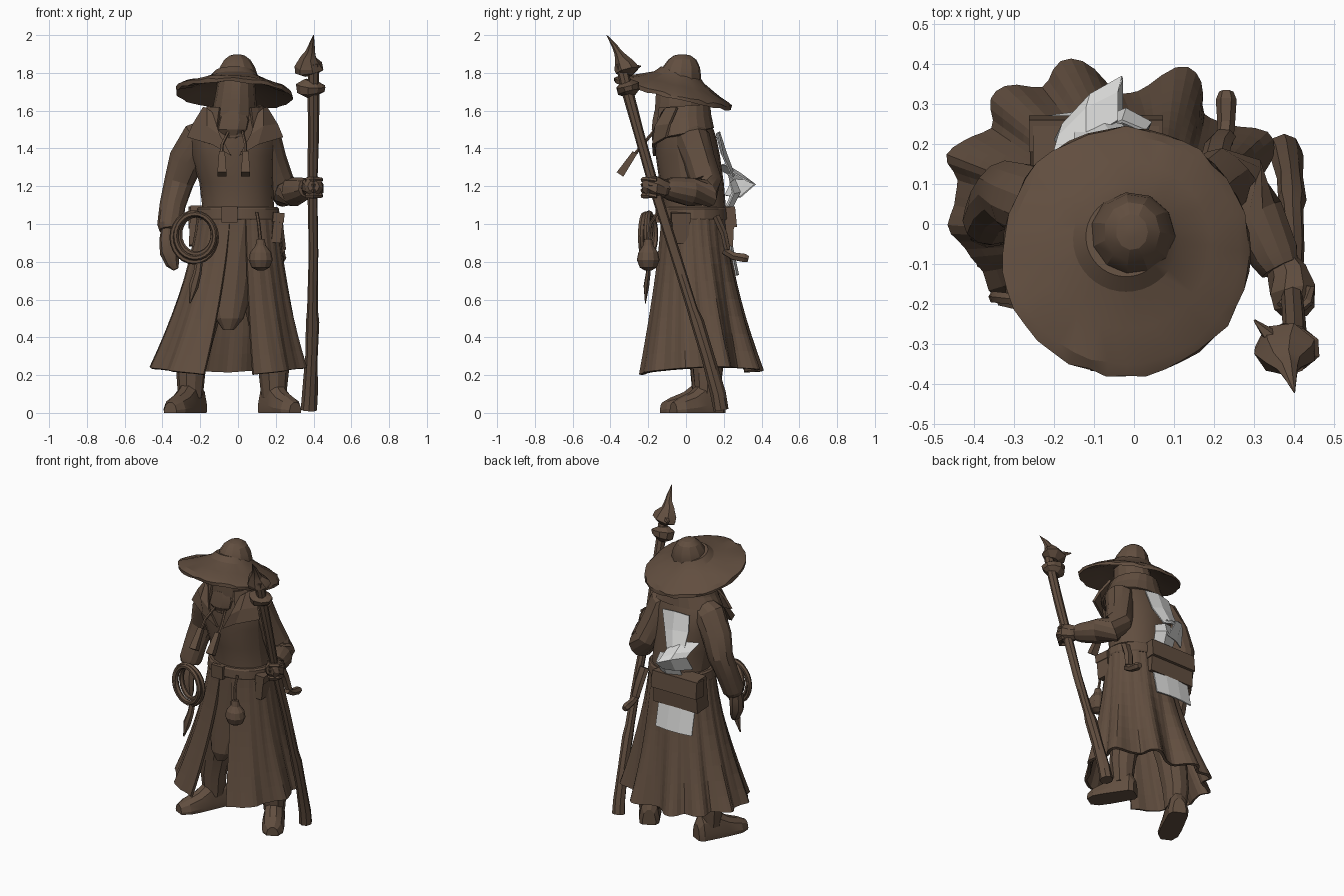
import bpy, bmesh, math, random
from mathutils import Vector, Matrix

random.seed(4)
TAU = math.tau


def material(name, rgb):
    m = bpy.data.materials.new(name)
    m.diffuse_color = (*rgb, 1)
    return m


BROWN = material("brown_cloth", (0.12, 0.076, 0.05))
WHITE = material("pale_paper", (0.68, 0.68, 0.67))


def make(name, bm, mat=BROWN, thick=0, smooth=True):
    bmesh.ops.recalc_face_normals(bm, faces=bm.faces)
    me = bpy.data.meshes.new(name)
    bm.to_mesh(me)
    bm.free()
    me.materials.append(mat)
    ob = bpy.data.objects.new(name, me)
    bpy.context.collection.objects.link(ob)
    if thick:
        ob.modifiers.new("thickness", "SOLIDIFY").thickness = thick
    if smooth:
        bpy.ops.object.select_all(action="DESELECT")
        ob.select_set(True)
        bpy.context.view_layer.objects.active = ob
        bpy.ops.object.shade_smooth_by_angle(angle=math.radians(20))
    return ob


def skin(bm, rings, closed=True, caps=True):
    """Bridge rows of points into a surface."""
    rows = [[bm.verts.new(p) for p in r] for r in rings]
    n = len(rows[0])
    for a, b in zip(rows, rows[1:]):
        for i in range(n if closed else n - 1):
            j = (i + 1) % n
            bm.faces.new((a[i], a[j], b[j], b[i]))
    if caps and closed:
        bm.faces.new(rows[0])
        bm.faces.new(rows[-1])


def loft(name, sections, n=16, mat=BROWN):
    """Sections: z, cx, cy, rx, ry."""
    bm = bmesh.new()
    skin(bm, [[(cx + rx * math.cos(TAU * i / n), cy + ry * math.sin(TAU * i / n), z)
               for i in range(n)] for z, cx, cy, rx, ry in sections])
    return make(name, bm, mat)


def tube(name, pts, n=8, rough=0.0, flat=1.0):
    """Points: x, y, z, radius; the section is square to the path."""
    P = [Vector(p[:3]) for p in pts]
    rings = []
    for k, p in enumerate(P):
        t = (P[min(k + 1, len(P) - 1)] - P[max(k - 1, 0)]).normalized()
        u = t.cross(Vector((0, 1, 0.3))).normalized()
        v = t.cross(u)
        rings.append([])
        for i in range(n):
            r = pts[k][3] * (1 + random.uniform(-rough, rough))
            a = TAU * i / n
            rings[-1].append(p + u * r * math.cos(a) + v * r * flat * math.sin(a))
    bm = bmesh.new()
    skin(bm, rings)
    return make(name, bm)


def box(name, loc, size, rot=(0, 0, 0), mat=BROWN, taper=1.0):
    bm = bmesh.new()
    bmesh.ops.create_cube(bm, size=1)
    for v in bm.verts:
        if v.co.z > 0:
            v.co.x *= taper
            v.co.y *= taper
        v.co = Vector(a * b for a, b in zip(v.co, size))
    ob = make(name, bm, mat, smooth=False)
    ob.location, ob.rotation_euler = loc, rot
    return ob


def sheet(name, rows, mat=BROWN, thick=0.008):
    bm = bmesh.new()
    skin(bm, rows, closed=False)
    return make(name, bm, mat, thick, smooth=False)


# Hat: wide tilted brim with a ragged edge, then a round crown
def brim_row(r, z, n=40, jag=0.0):
    row = []
    for i in range(n):
        a = TAU * i / n
        q = r * (1 + random.uniform(-jag, jag))
        f = (r - 0.12) / 0.19
        x, y = -0.02 + q * math.cos(a), -0.035 - 0.035 * f + q * math.sin(a)
        row.append((x, y, z - 0.24 * (y + 0.03) - 0.05 * f * x + random.uniform(-jag, jag) * .35))
    return row


bm = bmesh.new()
skin(bm, [brim_row(0.1, 1.81), brim_row(0.132, 1.775), brim_row(0.21, 1.735, jag=.008),
          brim_row(0.285, 1.705, jag=0.014), brim_row(0.31, 1.688, jag=0.02),
          brim_row(0.308, 1.668, jag=0.014), brim_row(0.2, 1.705), brim_row(0.1, 1.74)])
make("hat_brim", bm)
loft("hat_crown", [(1.74, -0.005, -0.03, .11, .11), (1.79, -0.005, -0.03, .108, .11),
                   (1.83, -0.005, -0.025, .095, .1), (1.87, -0.005, -0.02, .07, .075),
                   (1.892, -0.005, -0.02, .04, .045), (1.898, -0.005, -0.02, .015, .015)], 11)

# Wrapped head and neck, torso
loft("wrapped_head", [(1.46, -0.02, -0.05, .1, .12), (1.52, -0.02, -0.05, .1, .12),
                      (1.58, -0.02, -0.035, .12, .135), (1.65, -0.015, -0.03, .112, .135),
                      (1.74, -0.01, -0.04, .1, .12), (1.79, -0.01, -0.04, .09, .1)], 14)
loft("scarf_fold", [(1.45, -0.03, -0.11, .05, .05), (1.5, -0.03, -0.115, .09, .07),
                    (1.55, -0.02, -0.11, .09, .07), (1.6, -0.02, -0.1, .07, .07)], 10)
loft("coat_torso", [(1.0, 0, .045, .2, .17), (1.1, 0, .045, .19, .165),
                    (1.22, -.01, .03, .195, .17), (1.36, -.03, .01, .22, .17),
                    (1.46, -.03, 0, .23, .16), (1.53, -.02, -.01, .195, .145),
                    (1.62, -.015, -.02, .12, .125)], 20)


# Standing collar open at the front, with pointed lapels
def arc(cx, cy, rx, ry, z, gap, n=18, dip=0.0):
    out = []
    for i in range(n):
        a = -math.pi / 2 + gap + (TAU - 2 * gap) * i / (n - 1)
        out.append((cx + rx * math.cos(a), cy + ry * math.sin(a), z + dip * math.sin(a)))
    return out


sheet("coat_collar", [arc(-.015, -.01, .235, .16, 1.48, .5, dip=.03),
                      arc(-.015, -.02, .18, .155, 1.56, .55, dip=.02),
                      arc(-.015, -.02, .15, .15, 1.625, .6, dip=.01)], thick=.015)
for s in (-1, 1):
    sheet("lapel", [[(-.015 + s * x, y, z) for x, y, z in r] for r in (
        [(.02, -.175, 1.36), (.12, -.18, 1.42), (.255, -.11, 1.46)],
        [(.08, -.18, 1.47), (.15, -.165, 1.52), (.225, -.09, 1.53)],
        [(.12, -.13, 1.59), (.15, -.11, 1.615), (.17, -.05, 1.62)])], thick=.015)

# Long coat skirt with deep uneven folds, open at the front
FOLDS = (-48, -13, 22, 64, 105, 132, 164, 195, 226)
rows = []
COLS = 91
for k in range(10):
    t = k / 9
    e = t ** 1.4
    gap = math.radians(11 + 9 * t)
    row = []
    for i in range(COLS):
        u = i / (COLS - 1)
        a = -math.pi / 2 + gap + (TAU - 2 * gap) * u
        back = 0.5 + 0.5 * math.sin(a)
        ridge = sum(math.exp(-((math.degrees(a) - f) / 12) ** 2) for f in FOLDS)
        depth = e * (0.08 + 0.3 * back ** 2)
        fold = 1 + .06 * e + .07 * e * back - depth * (1 - min(ridge, 1)) + 0.01 * math.cos(TAU * 23 * u)
        x = -.05 * e + (.215 + .175 * e) * fold * math.cos(a)
        y = .04 + .045 * e + (.172 + .13 * e) * fold * math.sin(a)
        y -= .055 * e * max(0, -math.sin(a))
        row.append((x, y, 1.06 - t * (.845 - .04 * abs(math.cos(a))) - .025 * t * (1 - back)))
    rows.append(row)
sheet("coat_skirt", rows, thick=.018)

# Pointed under-tunic showing between the coat panels
loft("under_tunic", [(.44, -.05, -.11, .03, .03), (.5, -.045, -.1, .075, .06),
                     (.62, -.04, -.055, .11, .1), (.85, -.02, 0, .13, .14),
                     (1.04, 0, .03, .16, .165)], 14)

# Belt and buckle
loft("belt", [(1.02, 0, .04, .217, .182), (1.03, 0, .04, .222, .187),
              (1.08, 0, .04, .217, .183), (1.09, 0, .04, .207, .176)], 20)
box("belt_buckle", (-.045, -.15, 1.05), (.085, .025, .085))

# Sleeves and hands
tube("hanging_sleeve", [(-.12, .02, 1.5, .07), (-.2, .03, 1.45, .1), (-.275, .06, 1.34, .092),
                        (-.315, .08, 1.22, .08), (-.345, .05, 1.1, .07), (-.36, .01, .99, .068),
                        (-.36, .0, .965, .058)], 12, .05)
tube("hanging_hand", [(-.37, .0, 1.0, .035), (-.37, -.01, .92, .05), (-.365, -.02, .85, .05),
                      (-.345, -.03, .79, .035), (-.33, -.035, .76, .015)], 8, .08, .8)
tube("raised_sleeve", [(.08, .02, 1.5, .07), (.135, .03, 1.45, .095), (.17, .07, 1.34, .085),
                       (.215, .105, 1.22, .083), (.255, .1, 1.165, .083), (.3, .02, 1.17, .075),
                       (.35, -.08, 1.185, .062), (.365, -.11, 1.19, .05)], 12, .05)
tube("gripping_hand", [(.36, -.08, 1.19, .035), (.38, -.12, 1.19, .05), (.395, -.165, 1.195, .062),
                       (.4, -.21, 1.2, .052), (.4, -.23, 1.2, .03)], 8, .06)
for k in range(4):
    tube("finger", [(.365, -.19, 1.15 + .028 * k, .014), (.4, -.225, 1.15 + .028 * k, .016),
                    (.435, -.19, 1.15 + .028 * k, .015), (.44, -.155, 1.15 + .028 * k, .012)], 6)

# Gnarled staff with knob and pointed head
tube("staff_shaft", [(.375, .185, .015, .042), (.38, .17, .1, .04), (.39, .115, .3, .034),
                     (.395, .06, .48, .036), (.395, .035, .55, .028), (.4, -.06, .85, .027),
                     (.395, -.17, 1.2, .027), (.4, -.25, 1.48, .028), (.4, -.31, 1.7, .03),
                     (.4, -.345, 1.85, .03)], 8, .08)
tube("staff_knob", [(.39, -.295, 1.675, .03), (.385, -.3, 1.7, .072), (.385, -.31, 1.735, .076),
                    (.39, -.315, 1.76, .035)], 9, .12, .8)
tube("staff_head", [(.385, -.31, 1.785, .03), (.38, -.31, 1.81, .08), (.375, -.325, 1.84, .072),
                    (.375, -.345, 1.88, .045), (.385, -.36, 1.91, .027), (.39, -.38, 1.945, .018),
                    (.4, -.42, 2.0, .002)], 7, .08, .8)
tube("staff_barb", [(.37, -.31, 1.81, .03), (.34, -.28, 1.83, .02), (.3, -.24, 1.835, .003)], 5)

# Legs and boots, toes turned outward
for name, x, y, ang, size in (("left", -.25, .1, -26, 1.15), ("right", .19, .115, 32, 1.0)):
    tube(name + "_leg", [(x * .5, .06, .75, .1), (x * .88, y, .4, .092), (x, y, .22, .08),
                         (x, y, .08, .065)], 10, .04)
    d = Vector((math.sin(math.radians(ang)), -math.cos(math.radians(ang)), 0))
    c = Vector((x, y, 0))
    bm = bmesh.new()
    rings = []
    side = Vector((-d.y, d.x, 0))
    for f, w, h in ((-.085, .04, .1), (-.06, .06, .15), (.04, .064, .16), (.1, .066, .11),
                    (.17, .062, .08), (.215, .035, .055)):
        rings.append([c + d * f * size + side * w * p + Vector((0, 0, h * q)) for p, q in
                      ((-1, 0), (1, 0), (1.05, .25), (.8, .75), (.3, 1), (-.3, 1), (-.8, .75), (-1.05, .25))])
    skin(bm, rings)
    make(name + "_boot", bm)

# Rope coil hanging from the belt
for k in range(3):
    bm = bmesh.new()
    R = .094 + .012 * k
    M = Matrix.Translation((-.22 - .006 * k, -.195 - .02 * (k % 2), .945 - .008 * k)) @ Matrix.Rotation(
        -.35 + .12 * k, 4, "Z")
    rings = []
    for i in range(25):
        a = TAU * i / 24
        rings.append([M @ Vector(((R + .014 * math.cos(b)) * math.cos(a), .016 * math.sin(b),
                                  (R * 1.1 + .014 * math.cos(b)) * math.sin(a)))
                      for b in (TAU * j / 6 for j in range(6))])
    skin(bm, rings, caps=False)
    make("rope_coil", bm)
tube("hanging_knife", [(-.2, -.19, .84, .018), (-.215, -.2, .74, .022), (-.235, -.21, .67, .026),
                       (-.255, -.215, .58, .004)], 6, flat=.6)

# Gourd, side pouch and sheathed tool
loft("gourd_flask", [(.755, .12, -.2, .02, .02), (.77, .12, -.2, .048, .045), (.81, .12, -.2, .064, .06),
                     (.85, .12, -.2, .056, .052), (.885, .12, -.2, .028, .028), (.92, .12, -.2, .02, .02)], 12)
tube("flask_cord", [(.12, -.2, .9, .01), (.11, -.19, 1.0, .009), (.1, -.15, 1.06, .009)], 6)
box("belt_pouch", (.205, -.03, .98), (.05, .09, .16), (0, .1, .1))
box("pouch_flap", (.21, -.03, 1.035), (.06, .1, .05), (0, .1, .1))
tube("tool_sheath", [(.2, .16, 1.04, .035), (.21, .2, .95, .034), (.225, .22, .86, .03)], 6, flat=.6)
tube("tool_handle", [(.225, .2, .86, .022), (.23, .25, .83, .022), (.23, .31, .82, .026),
                     (.23, .33, .815, .018)], 6)

# Tassels swinging from the collar
for x in (-.085, .04):
    tube("tassel_cord", [(x * .6, -.17, 1.49, .008), (x, -.23, 1.42, .009), (x, -.27, 1.37, .009)], 5)
    box("tassel", (x, -.31, 1.32), (.048, .042, .14), (-.6, 0, 0), taper=.65)

# Satchel on the back, with loose pale papers above and below
box("back_satchel", (-.095, .195, .99), (.33, .12, .21), (-.06, 0, 0), taper=.95)
box("satchel_flap", (-.095, .225, 1.035), (.335, .08, .11), (.1, 0, 0))
sheet("lower_paper", [[(-.23 + .09 * i, .245 - .012 * (i in (0, 3)) + .018 * k, .9 - .085 * k) for i in range(4)]
                      for k in range(3)], WHITE)
sheet("upper_paper", [[(-.14, .165, 1.48), (-.04, .18, 1.49), (.055, .175, 1.48)],
                      [(-.15, .19, 1.38), (-.05, .215, 1.38), (.02, .2, 1.36)],
                      [(-.15, .24, 1.27), (-.08, .26, 1.26), (-.03, .25, 1.25)]], WHITE)
sheet("curled_paper", [[(-.21, .15, 1.31), (-.12, .21, 1.32), (-.04, .26, 1.27)],
                       [(-.19, .22, 1.27), (-.12, .29, 1.27), (-.04, .33, 1.23)],
                       [(-.18, .25, 1.24), (-.11, .325, 1.235), (-.03, .37, 1.21)],
                       [(-.2, .21, 1.15), (-.11, .27, 1.14), (-.03, .29, 1.14)]], WHITE)
sheet("crumpled_paper", [[(-.1, .23, 1.26), (-.03, .26, 1.24), (.03, .235, 1.22)],
                         [(-.12, .25, 1.17), (-.02, .29, 1.17), (.045, .255, 1.16)],
                         [(-.12, .215, 1.09), (-.03, .245, 1.08), (.03, .22, 1.08)]], WHITE)
